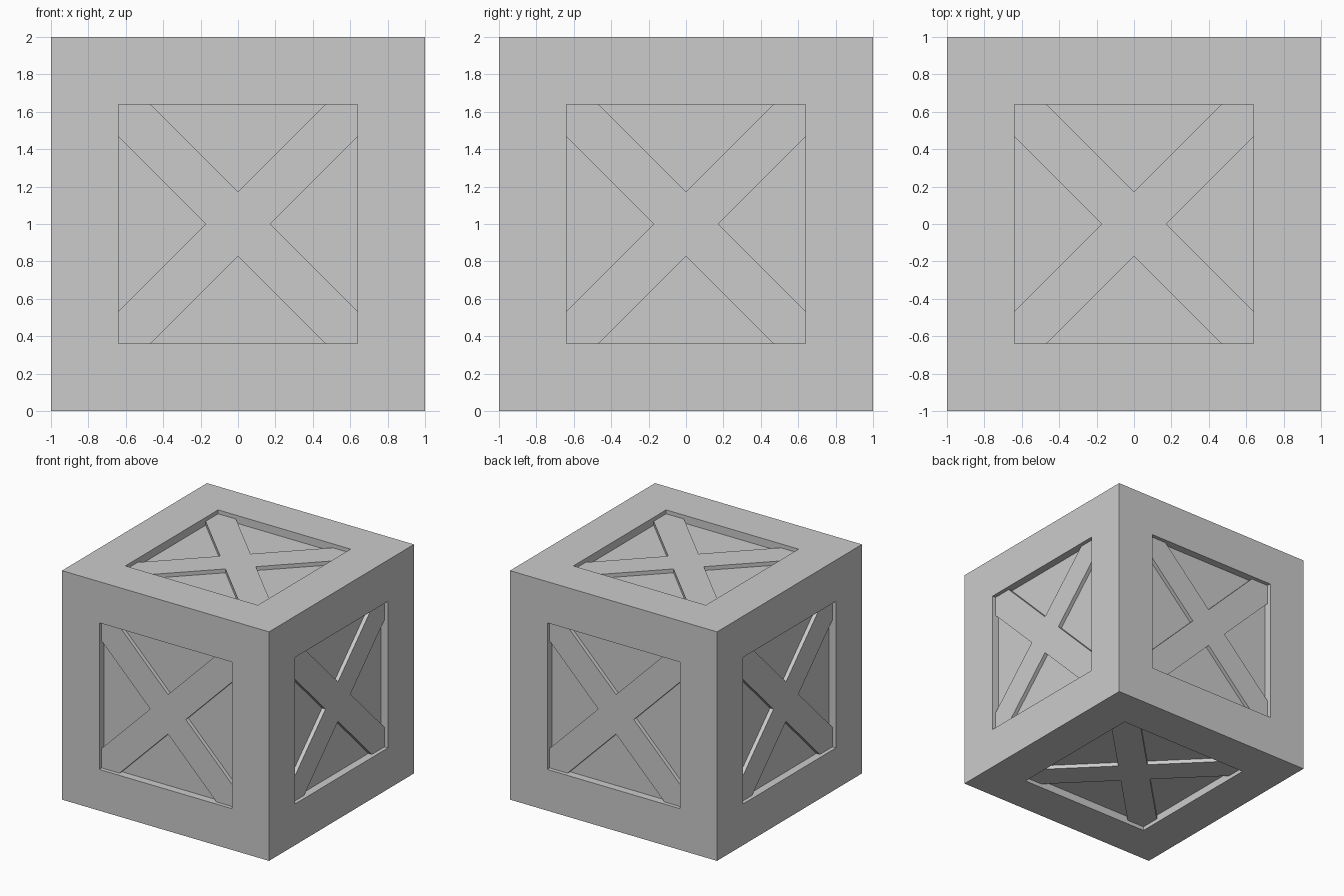
import bpy, bmesh
from math import pi
from mathutils import Matrix

if "Cube" in bpy.data.objects:
    bpy.data.objects.remove(bpy.data.objects["Cube"])

OPEN = 0.64      # half size of the recessed opening
BAR = 0.172      # half diagonal width of the cross bars
BAR_D = 0.034    # depth of the bars below the frame
PANEL_D = 0.068  # depth of the panel below the frame

def square(h, z):
    return [(-h, -h, z), (h, -h, z), (h, h, z), (-h, h, z)]

def build_side(bm, m):
    def face(pts):
        bm.faces.new([bm.verts.new(m @ Matrix.Identity(4) @ p) for p in map(vec, pts)])

    def ring(a, b):
        n = len(a)
        for i in range(n):
            j = (i + 1) % n
            face([a[i], a[j], b[j], b[i]])

    zb, zp = 1 - BAR_D, 1 - PANEL_D
    e = OPEN - BAR
    # frame border, recess walls and panel
    ring(square(1, 1), square(OPEN, 1))
    ring(square(OPEN, 1), square(OPEN, zp))
    face(square(OPEN, zp))
    # crossed bars as one outline, one quarter repeated four times
    outline = []
    quarter = [(BAR, 0), (OPEN, e), (OPEN, OPEN), (e, OPEN)]
    for k in range(4):
        for x, y in quarter:
            for _ in range(k):
                x, y = -y, x
            outline.append((x, y))
    top = [(x, y, zb) for x, y in outline]
    low = [(x, y, zp) for x, y in outline]
    ring(low, top)
    core = [top[i] for i in (0, 4, 8, 12)]
    face(core)
    for k in range(4):
        i = 4 * k
        face([top[i], top[i + 1], top[i + 2], top[i + 3], top[(i + 4) % 16]])

def vec(p):
    from mathutils import Vector
    return Vector(p)

# six identical crate sides
bm = bmesh.new()
turns = [Matrix.Rotation(k * pi / 2, 4, 'X') for k in range(4)]
turns += [Matrix.Rotation(s * pi / 2, 4, 'Y') for s in (1, -1)]
for r in turns:
    build_side(bm, Matrix.Translation((0, 0, 1)) @ r)
bmesh.ops.remove_doubles(bm, verts=bm.verts, dist=1e-4)
mesh = bpy.data.meshes.new("crate")
bm.to_mesh(mesh)
bm.free()
bpy.context.collection.objects.link(bpy.data.objects.new("crate", mesh))
